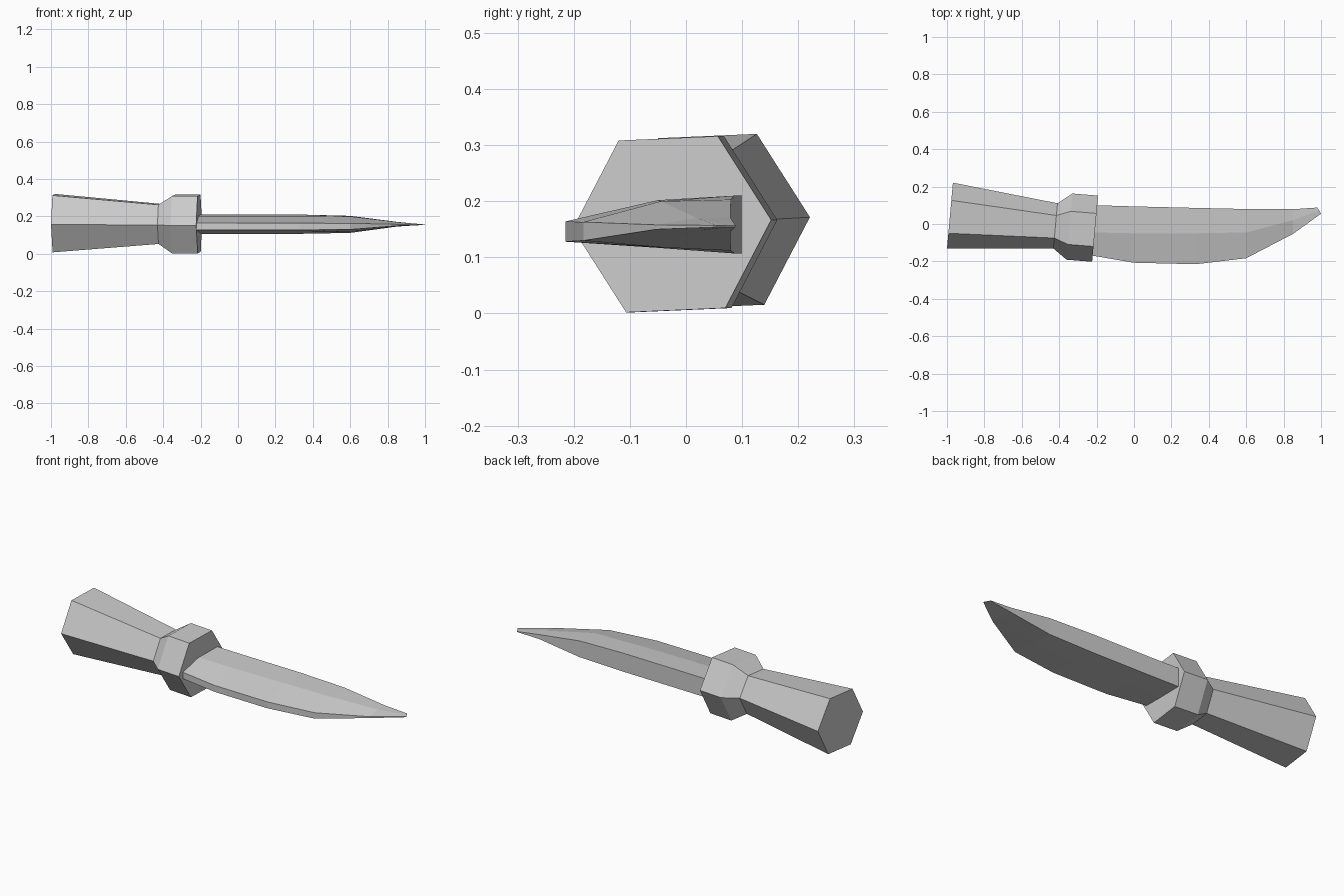
import bpy, bmesh, math

cube = bpy.data.objects.get("Cube")
if cube:
    bpy.data.objects.remove(cube, do_unlink=True)

steel = bpy.data.materials.new("plain grey")
steel.use_nodes = True
grey = (0.6, 0.6, 0.6, 1)
steel.diffuse_color = grey
steel.node_tree.nodes["Principled BSDF"].inputs["Base Color"].default_value = grey


def loft(name, rings):
    """Skin a list of equal-sized rings and cap both ends."""
    bm = bmesh.new()
    loops = [[bm.verts.new(p) for p in ring] for ring in rings]
    n = len(loops[0])
    for a, b in zip(loops, loops[1:]):
        for i in range(n):
            j = (i + 1) % n
            bm.faces.new((a[i], a[j], b[j], b[i]))
    bm.faces.new(loops[0])
    bm.faces.new(loops[-1])
    bmesh.ops.recalc_face_normals(bm, faces=bm.faces)
    mesh = bpy.data.meshes.new(name)
    bm.to_mesh(mesh)
    bm.free()
    mesh.materials.append(steel)
    obj = bpy.data.objects.new(name, mesh)
    bpy.context.collection.objects.link(obj)


def hexagon(x, y, z, radius):
    """Hexagonal ring, slightly rolled and leaning with the handle."""
    ring = []
    for k in range(6):
        a = math.radians(2.5 + 60 * k)
        dy = radius * math.cos(a)
        ring.append((x + 0.09 * dy, y + dy, z + radius * math.sin(a)))
    return ring


# Handle flaring to the pommel, with a thicker collar at the blade
pommel = hexagon(-0.984, 0.045, 0.164, 0.176)
neck = hexagon(-0.42, -0.01, 0.16, 0.121)
collar_back = hexagon(-0.345, -0.014, 0.159, 0.177)
collar_front = hexagon(-0.208, -0.025, 0.159, 0.177)
loft("handle", [pommel, neck, collar_back, collar_front])

# Blade stations: x, then y and upper/lower z for spine, ridge and edge
spine_z, ridge_z, edge_z = (0.21, 0.107), (0.202, 0.117), (0.164, 0.128)
stations = [
    (-0.23, (0.101, *spine_z), (-0.045, *ridge_z), (-0.168, *edge_z)),
    (0.0, (0.094, *spine_z), (-0.05, *ridge_z), (-0.207, *edge_z)),
    (0.33, (0.086, *spine_z), (-0.05, *ridge_z), (-0.215, *edge_z)),
    (0.6, (0.08, 0.203, 0.112), (-0.045, 0.2, 0.118), (-0.183, 0.163, 0.13)),
    (0.85, (0.079, 0.171, 0.146), (0.02, 0.17, 0.147), (-0.053, 0.158, 0.15)),
    (0.99, (0.088, 0.157, 0.154), (0.072, 0.157, 0.154), (0.055, 0.157, 0.154)),
]


def blade_ring(x, spine, ridge, edge):
    parts = (spine, ridge, edge)
    lean = 0.01 if x > 0.9 else 0.0
    tilt = [-lean, 0, lean]
    top = [(x + t, p[0], p[1]) for p, t in zip(parts, tilt)]
    low = [(x + t, p[0], p[2]) for p, t in zip(parts, tilt)]
    return top + low[::-1]


loft("blade", [blade_ring(*s) for s in stations])
